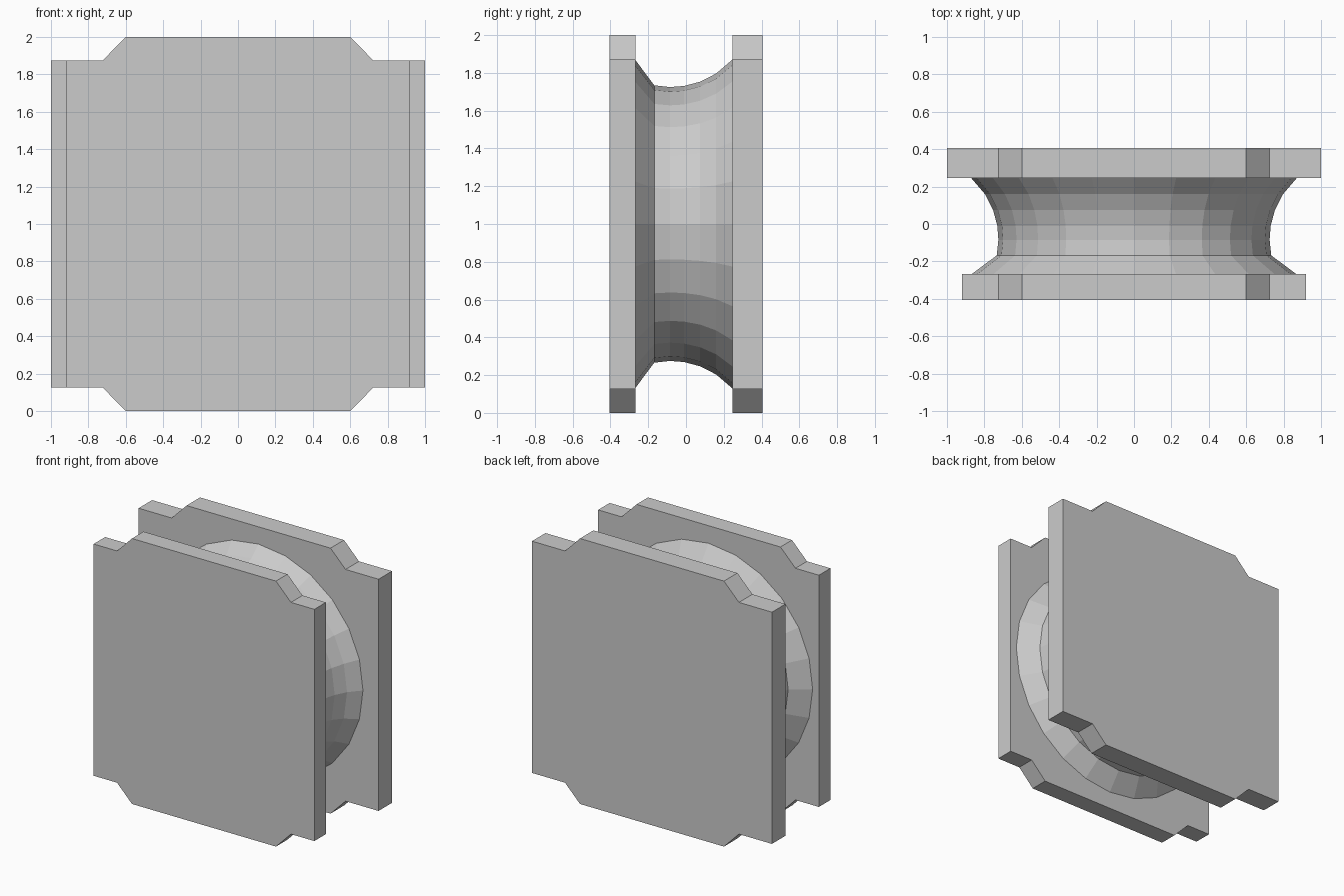
import bpy, bmesh, math

if "Cube" in bpy.data.objects:
    bpy.data.objects.remove(bpy.data.objects["Cube"])


def make_object(name, bm):
    bmesh.ops.recalc_face_normals(bm, faces=bm.faces)
    mesh = bpy.data.meshes.new(name)
    bm.to_mesh(mesh)
    bm.free()
    obj = bpy.data.objects.new(name, mesh)
    bpy.context.collection.objects.link(obj)
    return obj


def make_plate(name, half_width, y0, y1):
    # Quarter outline measured from the plate centre, mirrored to all corners
    quarter = [(half_width, 0.873), (0.725, 0.873), (0.6, 1.0)]
    right_top = quarter
    left_top = [(-x, z) for x, z in reversed(quarter)]
    outline = right_top + left_top
    outline += [(-x, -z) for x, z in outline]
    bm = bmesh.new()
    face = bm.faces.new([bm.verts.new((x, y0, z + 1)) for x, z in outline])
    ext = bmesh.ops.extrude_face_region(bm, geom=[face], use_keep_orig=True)
    verts = [g for g in ext["geom"] if isinstance(g, bmesh.types.BMVert)]
    bmesh.ops.translate(bm, verts=verts, vec=(0, y1 - y0, 0))
    return make_object(name, bm)


# Square end plates with notched corners
make_plate("front_plate", 0.92, -0.405, -0.268)
make_plate("back_plate", 1.0, 0.245, 0.405)

# Waisted hub: straight flare at the front, shallow arc to the back
SIDES = 24
R, Y_MID, R_MIN = 0.4366, -0.08, 0.725
profile = [(-0.268, 0.868)]
for y in (-0.168, -0.085, -0.01, 0.075, 0.16, 0.245):
    profile.append((y, R_MIN + R - math.sqrt(R * R - (y - Y_MID) ** 2)))

bm = bmesh.new()
rings = []
for y, r in profile:
    angles = [2 * math.pi * i / SIDES for i in range(SIDES)]
    rings.append([bm.verts.new((r * math.cos(a), y, 1 + r * math.sin(a))) for a in angles])
for a, b in zip(rings, rings[1:]):
    for i in range(SIDES):
        j = (i + 1) % SIDES
        bm.faces.new((a[i], a[j], b[j], b[i]))
make_object("hub", bm)
